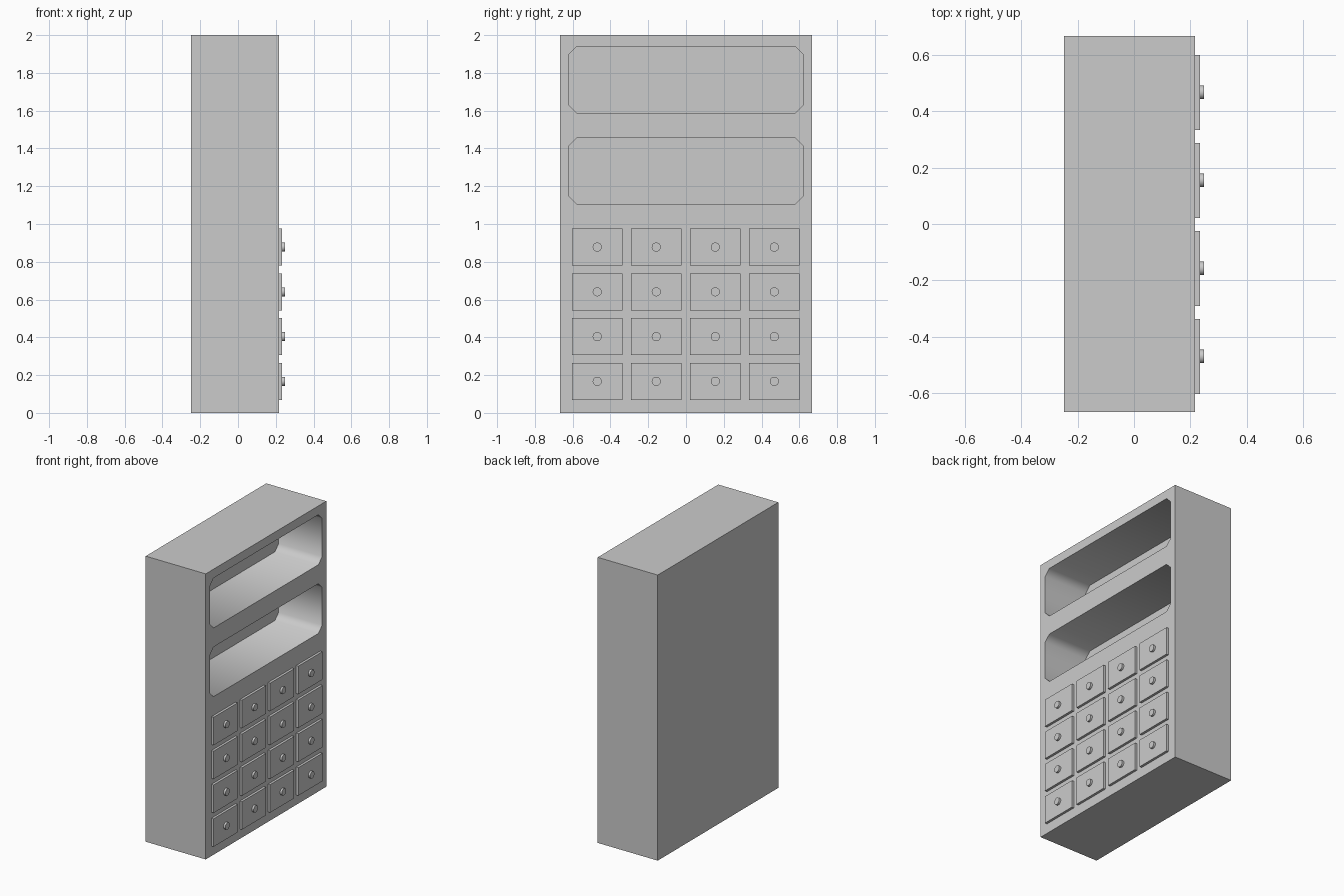
import bpy, bmesh, math
from mathutils import Matrix

if "Cube" in bpy.data.objects:
    bpy.data.objects.remove(bpy.data.objects["Cube"])

BACK, FRONT, HALF_W = -0.248, 0.217, 0.667
NICHE_BACK = -0.12


def finish(name, bm, angle=50):
    bmesh.ops.recalc_face_normals(bm, faces=bm.faces)
    me = bpy.data.meshes.new(name)
    bm.to_mesh(me)
    bm.free()
    ob = bpy.data.objects.new(name, me)
    bpy.context.collection.objects.link(ob)
    bpy.ops.object.select_all(action='DESELECT')
    ob.select_set(True)
    bpy.context.view_layer.objects.active = ob
    bpy.ops.object.shade_smooth_by_angle(angle=math.radians(angle))
    return ob


def box(bm, x0, x1, y0, y1, z0, z1):
    m = (Matrix.Translation(((x0 + x1) / 2, (y0 + y1) / 2, (z0 + z1) / 2))
         @ Matrix.Diagonal((x1 - x0, y1 - y0, z1 - z0, 1)))
    bmesh.ops.create_cube(bm, size=1, matrix=m)


def niche_outline(z0, z1, half=0.622, c=0.042):
    return [(-half + c, z0), (half - c, z0), (half, z0 + c), (half, z1 - c),
            (half - c, z1), (-half + c, z1), (-half, z1 - c), (-half, z0 + c)]


# Cabinet body with an open front
bm = bmesh.new()
box(bm, BACK, FRONT, -HALF_W, HALF_W, 0, 2)
front = max(bm.faces, key=lambda f: f.calc_center_median().x)
rim = list(front.edges)
bmesh.ops.delete(bm, geom=[front], context='FACES_ONLY')

# Two chamfered niches
for z0, z1 in ((1.107, 1.455), (1.588, 1.938)):
    pts = niche_outline(z0, z1)
    outer = [bm.verts.new((FRONT, y, z)) for y, z in pts]
    inner = [bm.verts.new((NICHE_BACK, y, z)) for y, z in pts]
    for i in range(len(pts)):
        j = (i + 1) % len(pts)
        bm.faces.new((outer[i], outer[j], inner[j], inner[i]))
        rim.append(bm.edges.get((outer[i], outer[j])))
    bm.faces.new(inner)

# Front face around the niche openings
bmesh.ops.triangle_fill(bm, edges=rim, use_beauty=True, normal=(1, 0, 0))
finish("cabinet_body", bm)

# Drawer fronts and round knobs in a four by four grid
for row in range(4):
    for col in range(4):
        y = -0.470 + col * 0.3125
        z = 0.167 + row * 0.237
        bm = bmesh.new()
        box(bm, FRONT - 0.005, 0.234, y - 0.133, y + 0.133, z - 0.098, z + 0.098)
        finish(f"drawer_front_{row}_{col}", bm)
        bm = bmesh.new()
        m = Matrix.Translation((0.239, y, z)) @ Matrix.Rotation(math.pi / 2, 4, 'Y')
        bmesh.ops.create_cone(bm, cap_ends=True, segments=24, radius1=0.024,
                              radius2=0.024, depth=0.018, matrix=m)
        finish(f"drawer_knob_{row}_{col}", bm)
